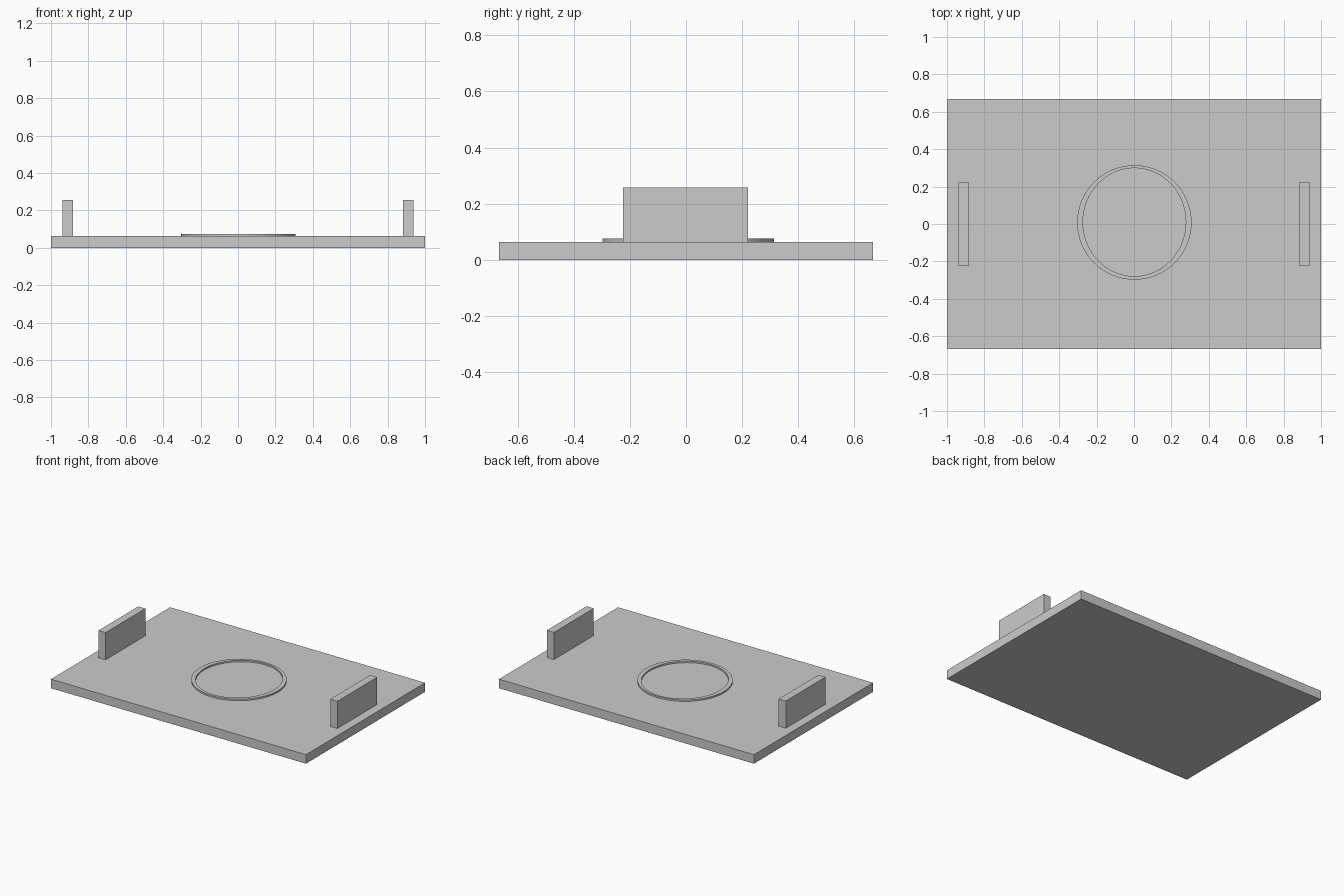
import bpy, bmesh, math

if "Cube" in bpy.data.objects:
    bpy.data.objects.remove(bpy.data.objects["Cube"])

def make_object(name, bm):
    bmesh.ops.recalc_face_normals(bm, faces=bm.faces)
    mesh = bpy.data.meshes.new(name)
    bm.to_mesh(mesh)
    bm.free()
    obj = bpy.data.objects.new(name, mesh)
    bpy.context.collection.objects.link(obj)
    return obj

def box(name, lo, hi):
    bm = bmesh.new()
    bmesh.ops.create_cube(bm, size=1)
    for v in bm.verts:
        v.co = [(a + b) / 2 + c * (b - a) for a, b, c in zip(lo, hi, v.co)]
    return make_object(name, bm)

def ring(name, center, outer, inner, z0, z1, sides=64):
    bm = bmesh.new()
    loops = []
    for (rx, ry, cx, cy), z in ((outer, z0), (outer, z1), (inner, z1), (inner, z0)):
        loops.append([bm.verts.new((center[0] + cx + rx * math.cos(2 * math.pi * i / sides),
                                    center[1] + cy + ry * math.sin(2 * math.pi * i / sides), z))
                      for i in range(sides)])
    for k in range(4):
        a, b = loops[k], loops[(k + 1) % 4]
        for i in range(sides):
            j = (i + 1) % sides
            bm.faces.new((a[i], a[j], b[j], b[i]))
    return make_object(name, bm)

TOP = 0.064

# Tray plate
box("plate", (-1, -0.667, 0), (1, 0.667, TOP))

# Upright end handles
for side, name in ((-1, "left_handle"), (1, "right_handle")):
    x = 0.909 * side
    box(name, (x - 0.028, -0.225, TOP), (x + 0.028, 0.221, 0.257))

# Raised rim, slightly oval inside
rim = ring("raised_rim", (0.002, 0.008), (0.306, 0.306, 0, 0), (0.275, 0.289, 0, 0.002), TOP, 0.075)
bpy.context.view_layer.objects.active = rim
rim.select_set(True)
bpy.ops.object.shade_smooth_by_angle()
